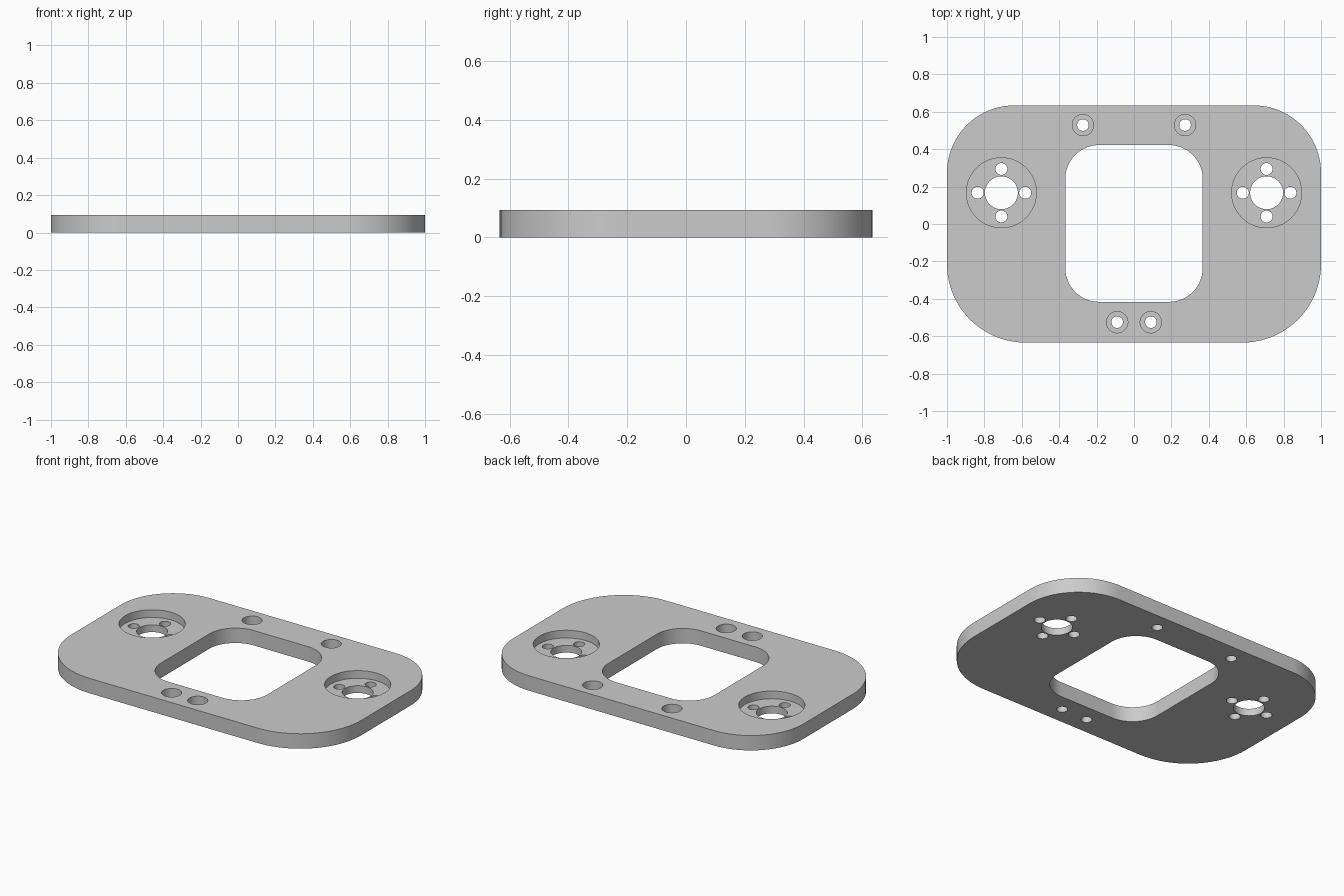
import bpy, bmesh
from math import sin, cos, pi, radians

cube = bpy.data.objects.get("Cube")
if cube:
    bpy.data.objects.remove(cube, do_unlink=True)

THICK = 0.093

grey = bpy.data.materials.new("plain_grey")
grey.use_nodes = True
colour = (0.6, 0.6, 0.6, 1)
grey.diffuse_color = colour
grey.node_tree.nodes["Principled BSDF"].inputs["Base Color"].default_value = colour


def arc(cx, cy, r, start, sweep, steps):
    return [(cx + r * cos(start + sweep * i / steps),
             cy + r * sin(start + sweep * i / steps)) for i in range(steps + 1)]


def circle(cx, cy, r, steps=48):
    return arc(cx, cy, r, 0, 2 * pi, steps)[:-1]


def rounded_rect(half_x, y0, y1, r_top, r_bottom, steps=20):
    """Counter-clockwise outline with separate top and bottom corner radii."""
    corners = [(1, y1 - r_top, r_top), (-1, y1 - r_top, r_top),
               (-1, y0 + r_bottom, r_bottom), (1, y0 + r_bottom, r_bottom)]
    pts = []
    for i, (side, cy, r) in enumerate(corners):
        pts += arc(side * (half_x - r), cy, r, i * pi / 2, pi / 2, steps)
    return pts


def prisms(name, outlines, z0, z1):
    """One object holding a straight prism for each outline."""
    bm = bmesh.new()
    for pts in outlines:
        low = [bm.verts.new((x, y, z0)) for x, y in pts]
        high = [bm.verts.new((x, y, z1)) for x, y in pts]
        bm.faces.new(low[::-1])
        bm.faces.new(high)
        for i in range(len(pts)):
            j = (i + 1) % len(pts)
            bm.faces.new((low[i], low[j], high[j], high[i]))
    mesh = bpy.data.meshes.new(name)
    bm.to_mesh(mesh)
    bm.free()
    obj = bpy.data.objects.new(name, mesh)
    bpy.context.collection.objects.link(obj)
    return obj


def cut(target, cutter):
    mod = target.modifiers.new("cut", 'BOOLEAN')
    mod.operation = 'DIFFERENCE'
    mod.solver = 'EXACT'
    mod.object = cutter
    bpy.context.view_layer.objects.active = target
    bpy.ops.object.modifier_apply(modifier=mod.name)
    bpy.data.objects.remove(cutter, do_unlink=True)


# Plate with larger corners at the front
plate = prisms("mounting_plate",
               [rounded_rect(1.0, -0.634, 0.634, 0.36, 0.42)], 0, THICK)
plate.data.materials.append(grey)

pockets, bores = [], []
through = [rounded_rect(0.367, -0.416, 0.422, 0.18, 0.18)]
for side in (-1, 1):
    # Round pocket with a centre hole and four bolt holes
    px, py = side * 0.709, 0.167
    pockets.append(circle(px, py, 0.187, 64))
    through.append(circle(px, py, 0.088))
    for dx, dy in ((1, 0), (0, 1), (-1, 0), (0, -1)):
        through.append(circle(px + dx * 0.127, py + dy * 0.127, 0.032, 32))
    # Counterbored screw holes, wide pair behind and narrow pair in front
    for x, y in ((0.273, 0.529), (0.09, -0.525)):
        bores.append(circle(side * x, y, 0.057))
        through.append(circle(side * x, y, 0.031, 32))

cut(plate, prisms("pocket_cutter", pockets, THICK - 0.048, THICK + 0.1))
cut(plate, prisms("counterbore_cutter", bores, THICK - 0.055, THICK + 0.1))
cut(plate, prisms("through_cutter", through, -0.1, THICK + 0.1))

# Smooth round walls, crisp rims
bpy.ops.object.select_all(action='DESELECT')
plate.select_set(True)
bpy.context.view_layer.objects.active = plate
bpy.ops.object.shade_smooth_by_angle(angle=radians(30))
